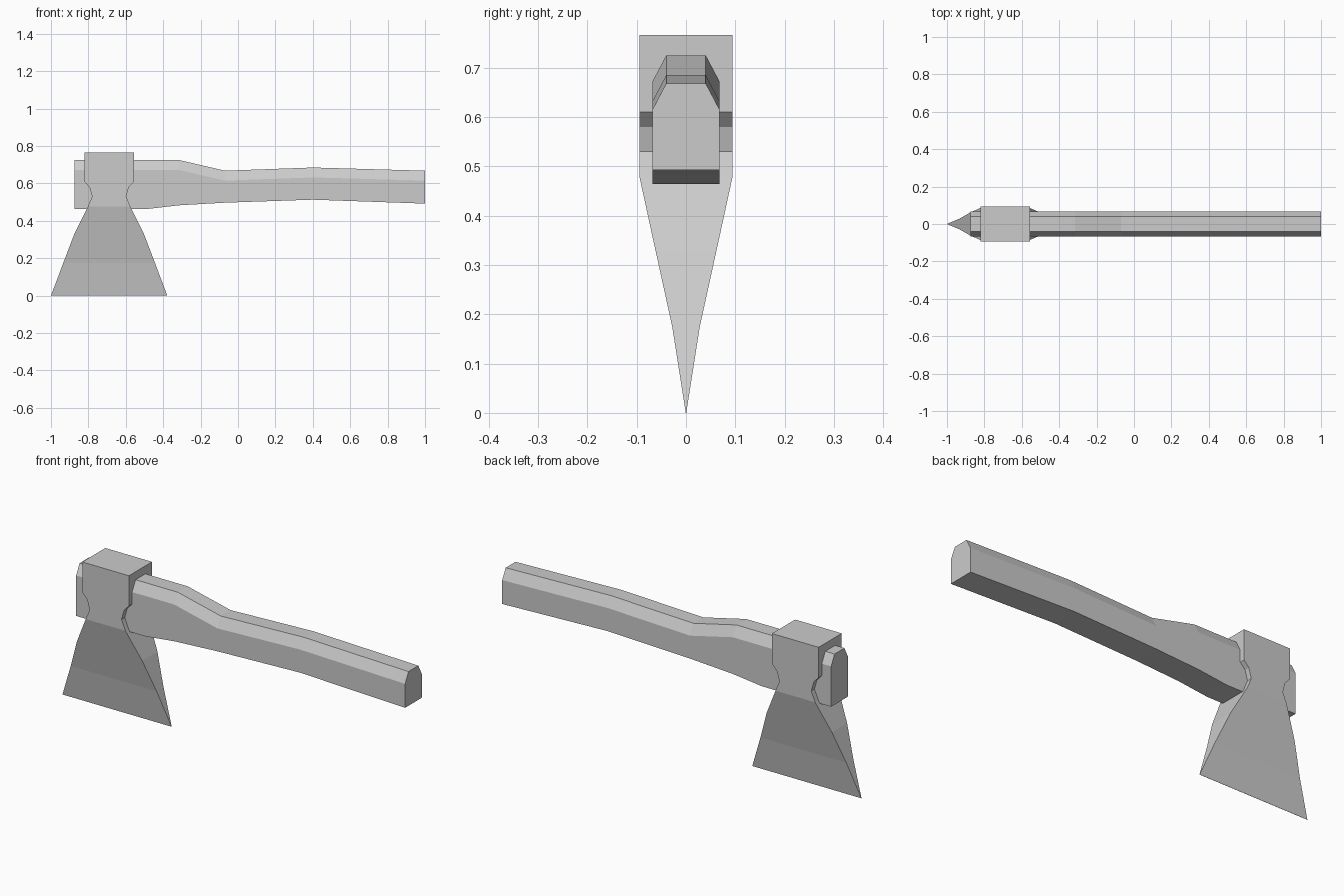
import bpy, bmesh

cube = bpy.data.objects.get("Cube")
if cube:
    bpy.data.objects.remove(cube)

grey = bpy.data.materials.new("plain grey")
grey.use_nodes = True
grey.diffuse_color = (0.6, 0.6, 0.6, 1)
grey.node_tree.nodes["Principled BSDF"].inputs["Base Color"].default_value = (0.6, 0.6, 0.6, 1)


def loft(name, rings):
    """Skin a row of matching cross-sections and cap both ends."""
    bm = bmesh.new()
    loops = [[bm.verts.new(p) for p in ring] for ring in rings]
    n = len(loops[0])
    for a, b in zip(loops, loops[1:]):
        for i in range(n):
            j = (i + 1) % n
            bm.faces.new((a[i], a[j], b[j], b[i]))
    bm.faces.new(loops[0])
    bm.faces.new(loops[-1])
    bmesh.ops.remove_doubles(bm, verts=bm.verts, dist=0.0001)
    bmesh.ops.recalc_face_normals(bm, faces=bm.faces)
    mesh = bpy.data.meshes.new(name)
    bm.to_mesh(mesh)
    bm.free()
    mesh.materials.append(grey)
    obj = bpy.data.objects.new(name, mesh)
    bpy.context.collection.objects.link(obj)
    return obj


# Axe head: rectangular sections as height, half width, half thickness
HEAD_X = -0.689
head = [(0.766, 0.133, 0.094), (0.61, 0.133, 0.094), (0.58, 0.105, 0.094),
        (0.53, 0.091, 0.094), (0.477, 0.113, 0.094), (0.33, 0.186, 0.062),
        (0.175, 0.245, 0.028), (0.0, 0.311, 0.0005)]
loft("axe_head", [[(HEAD_X + sx * w, sy * t, z)
                   for sx, sy in ((-1, -1), (1, -1), (1, 1), (-1, 1))]
                  for z, w, t in head])

# Handle: sections with chamfered top edges, as x, top height, bottom height
handle = [(-0.875, 0.725, 0.464), (-0.48, 0.725, 0.464), (-0.315, 0.725, 0.483),
          (-0.07, 0.668, 0.497), (0.4, 0.685, 0.513), (1.0, 0.668, 0.492)]
SIDE, FLAT, CHAMFER = 0.068, 0.04, 0.053
loft("handle", [[(x, -SIDE, low), (x, SIDE, low), (x, SIDE, top - CHAMFER),
                 (x, FLAT, top), (x, -FLAT, top), (x, -SIDE, top - CHAMFER)]
                for x, top, low in handle])
